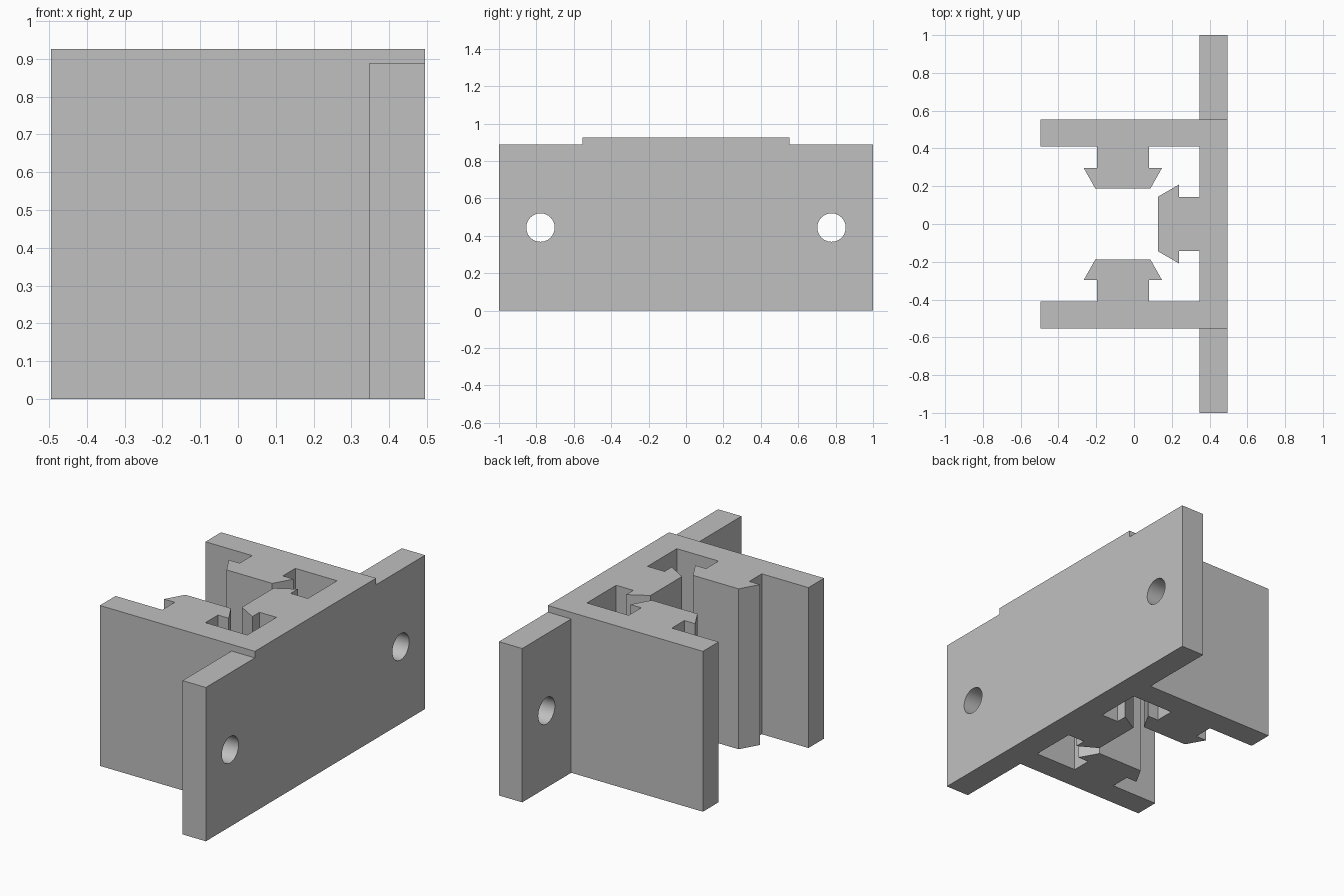
import bpy, bmesh
from mathutils import Matrix, Vector

if "Cube" in bpy.data.objects:
    bpy.data.objects.remove(bpy.data.objects["Cube"], do_unlink=True)

HEIGHT, FLANGE_HEIGHT = 0.926, 0.888
PLATE_X, BACK_X, ARM_Y = 0.346, 0.495, 0.553

grey = bpy.data.materials.new("plain grey")
grey.use_nodes = True
colour = (0.53, 0.53, 0.53, 1)
grey.diffuse_color = colour
grey.node_tree.nodes["Principled BSDF"].inputs["Base Color"].default_value = colour


def add_object(name, bm):
    bmesh.ops.recalc_face_normals(bm, faces=bm.faces)
    mesh = bpy.data.meshes.new(name)
    bm.to_mesh(mesh)
    bm.free()
    mesh.materials.append(grey)
    obj = bpy.data.objects.new(name, mesh)
    bpy.context.collection.objects.link(obj)
    return obj


def cut(target, bm):
    """Subtract a closed shape from the target and discard the cutter."""
    cutter = add_object("cutter", bm)
    cutter.hide_render = True
    mod = target.modifiers.new("cut", "BOOLEAN")
    mod.operation, mod.solver, mod.object = "DIFFERENCE", "EXACT", cutter
    bpy.context.view_layer.objects.active = target
    bpy.ops.object.modifier_apply(modifier=mod.name)
    bpy.data.objects.remove(cutter, do_unlink=True)


# Half of the bracket outline: flange, arm, arm rail, then centre rail
half = [
    (BACK_X, 1), (PLATE_X, 1), (PLATE_X, ARM_Y), (-BACK_X, ARM_Y), (-BACK_X, 0.41),
    (-0.197, 0.41), (-0.197, 0.296), (-0.266, 0.296), (-0.205, 0.188),
    (0.087, 0.188), (0.148, 0.296), (0.079, 0.296), (0.079, 0.41),
    (PLATE_X, 0.41), (PLATE_X, 0.143), (0.237, 0.143), (0.237, 0.208), (0.126, 0.144),
]
outline = half + [(x, -y) for x, y in reversed(half)]

# Extruded bracket body
bm = bmesh.new()
base = bm.faces.new([bm.verts.new((x, y, 0)) for x, y in outline])
walls = bmesh.ops.extrude_face_region(bm, geom=[base])
bmesh.ops.translate(bm, vec=(0, 0, HEIGHT),
                    verts=[g for g in walls["geom"] if isinstance(g, bmesh.types.BMVert)])
bracket = add_object("rail_bracket", bm)

for side in (-1, 1):
    # Lower the top edge of each flange
    bm = bmesh.new()
    bmesh.ops.create_cube(bm, size=1, matrix=Matrix.LocRotScale(
        Vector((0.5, side * (ARM_Y + 0.5), FLANGE_HEIGHT + 0.5)), None, Vector((1, 1, 1))))
    cut(bracket, bm)
    # Screw hole through each flange
    bm = bmesh.new()
    bmesh.ops.create_cone(bm, cap_ends=True, segments=48, radius1=0.076, radius2=0.076, depth=0.5,
                          matrix=Matrix.Translation((0.42, side * 0.778, FLANGE_HEIGHT / 2))
                          @ Matrix.Rotation(1.570796, 4, "Y"))
    cut(bracket, bm)

# Smooth hole walls with crisp edges elsewhere
bracket.select_set(True)
bpy.context.view_layer.objects.active = bracket
bpy.ops.object.shade_smooth_by_angle(angle=0.5)
